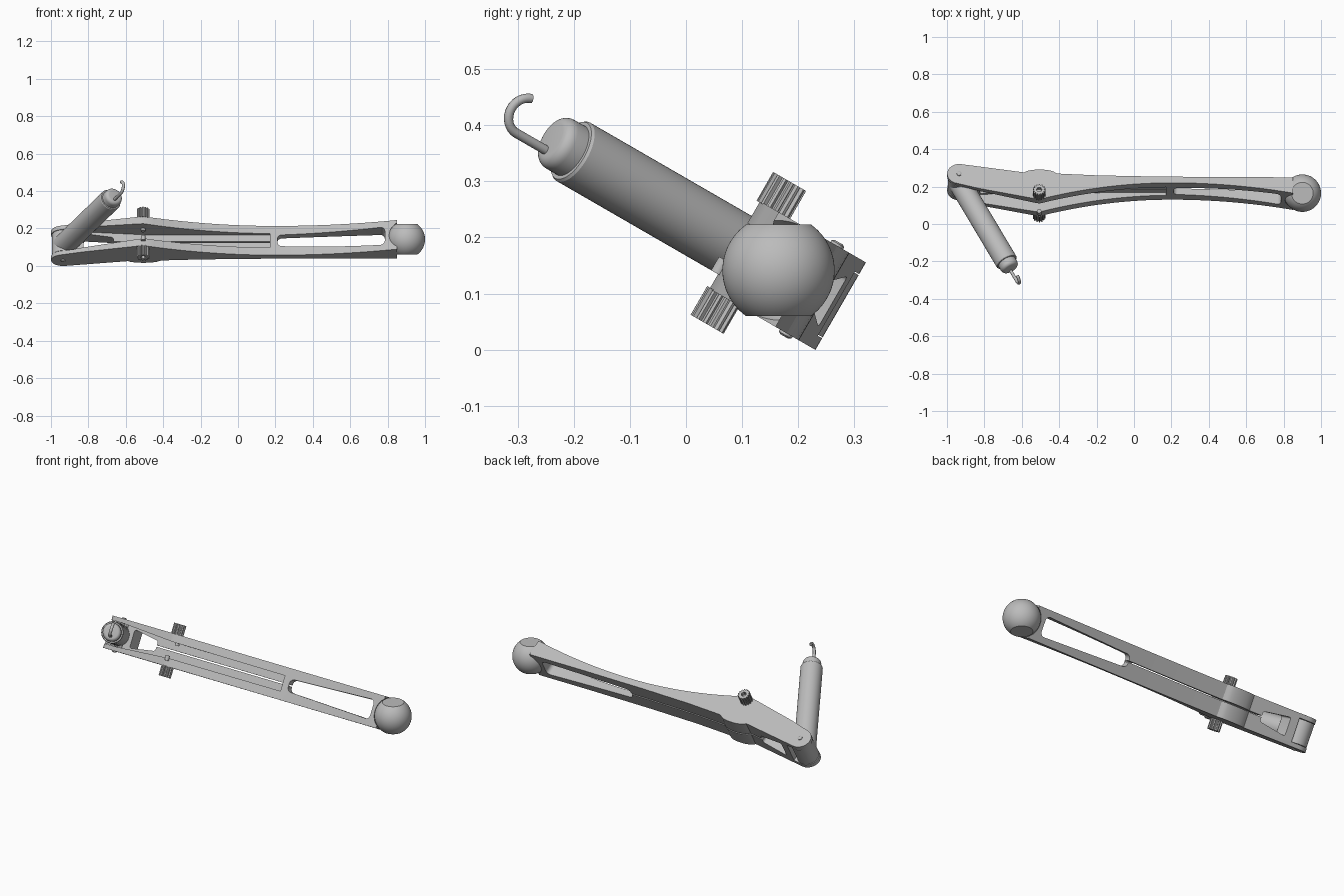
import bpy, bmesh
from math import sin, cos, pi, radians
from mathutils import Matrix, Vector

if "Cube" in bpy.data.objects:
    bpy.data.objects.remove(bpy.data.objects["Cube"], do_unlink=True)

grey = bpy.data.materials.new("satin_grey")
grey.use_nodes = True
grey.diffuse_color = (0.5, 0.5, 0.5, 1)
grey.node_tree.nodes["Principled BSDF"].inputs["Base Color"].default_value = (0.5, 0.5, 0.5, 1)

# The arm lies along x and is rolled about it; its local z is the pin axis
FRAME = Matrix.Rotation(radians(-30), 4, 'X') @ Matrix.Translation((0, 0, 0.205))
HALF = 0.09
PIVOT = Vector((-0.935, 0.14, 0))
BALL = Vector((0.9, 0.072, 0))
KNOB = Vector((-0.507, 0.01, 0))


def activate(ob):
    bpy.ops.object.select_all(action='DESELECT')
    ob.select_set(True)
    bpy.context.view_layer.objects.active = ob


def finish(ob, angle=30):
    activate(ob)
    bpy.ops.object.shade_smooth_by_angle(angle=radians(angle))


def add(name, bm, matrix):
    bmesh.ops.recalc_face_normals(bm, faces=bm.faces)
    me = bpy.data.meshes.new(name)
    bm.to_mesh(me)
    bm.free()
    me.materials.append(grey)
    ob = bpy.data.objects.new(name, me)
    bpy.context.collection.objects.link(ob)
    ob.matrix_world = matrix
    return ob


def prism(name, pts, lo, hi, along_y=False, rounding=0, matrix=FRAME):
    """Extrude an outline along z, or along y when along_y is set."""
    bm = bmesh.new()
    place = (lambda a, b, t: (a, t, b)) if along_y else (lambda a, b, t: (a, b, t))
    low = [bm.verts.new(place(a, b, lo)) for a, b in pts]
    high = [bm.verts.new(place(a, b, hi)) for a, b in pts]
    bm.faces.new(low)
    bm.faces.new(high)
    n = len(pts)
    for i in range(n):
        j = (i + 1) % n
        bm.faces.new((low[i], low[j], high[j], high[i]))
    if rounding:
        edges = [bm.edges.get((a, b)) for a, b in zip(low, high)]
        bmesh.ops.bevel(bm, geom=edges, offset=rounding, segments=5, profile=0.5, affect='EDGES')
    return add(name, bm, matrix)


def lathe(name, profile, matrix, steps=40):
    """Spin a (radius, height) profile about z and close both ends."""
    bm = bmesh.new()
    rings = [[bm.verts.new((r * cos(2 * pi * k / steps), r * sin(2 * pi * k / steps), z))
              for k in range(steps)] for r, z in profile]
    for a, b in zip(rings, rings[1:]):
        for k in range(steps):
            j = (k + 1) % steps
            bm.faces.new((a[k], a[j], b[j], b[k]))
    bm.faces.new(rings[0])
    bm.faces.new(rings[-1])
    return add(name, bm, matrix)


def cut(ob, cutter):
    cutter.hide_render = True
    mod = ob.modifiers.new("cut", 'BOOLEAN')
    mod.operation, mod.solver, mod.object = 'DIFFERENCE', 'EXACT', cutter
    activate(ob)
    bpy.ops.object.modifier_apply(modifier=mod.name)
    bpy.data.objects.remove(cutter, do_unlink=True)


def wedge(x0, h0, x1, h1):
    return [(x0, -h0), (x1, -h1), (x1, h1), (x0, h0)]


def sphere(r, limit, n=24):
    """Ball profile with flats where the slope passes the limit angle."""
    return [(r * cos(a), r * sin(a)) for a in (-limit + 2 * limit * i / n for i in range(n + 1))]


# Arm side outline: rounded pivot end, straight rise to the knob, long hollow curve to the ball
outline = [(PIVOT.x + 0.064 * cos(radians(a)), PIVOT.y + 0.06 * sin(radians(a)))
           for a in range(80, 261, 12)]
outline += [(-0.83, 0.05), (-0.53, -0.014)]
for i in range(25):
    x = -0.505 + 1.355 * i / 24
    outline.append((x, 0.084 - (0.205 if x < 0.2 else 0.15) * (x - 0.2) ** 2))
outline += [(0.85, 0.118), (0.5, 0.119), (0.1, 0.123), (-0.2, 0.13), (-0.41, 0.141)]
outline += [(-0.505 + 0.085 * cos(radians(a)), 0.142 + 0.024 * sin(radians(a)))
            for a in range(15, 166, 15)]
outline += [(-0.6, 0.15)]
arm = prism("arm", outline, -HALF, HALF)

# Hollow front channel, fork, through windows and rear seam
channel = wedge(-0.89, 0.066, -0.5, 0.045)
channel[2:2] = [(0.17, -0.043), (0.17, 0.043)]
cut(arm, prism("channel_cutter", channel, -0.3, 0.1, True))
cut(arm, prism("fork_cutter", wedge(-1.1, 0.066, -0.872, 0.066), -0.3, 0.4, True))
cut(arm, prism("rear_window_cutter", wedge(-0.825, 0.052, -0.665, 0.028), -0.3, 0.4, True, 0.012))
cut(arm, prism("front_window_cutter", wedge(0.21, 0.034, 0.785, 0.055), -0.3, 0.4, True, 0.025))
cut(arm, prism("seam_cutter", wedge(-0.68, 0.004, 0.22, 0.004), 0.09, 0.4, True))
cut(arm, lathe("socket_cutter", sphere(0.102, radians(88)), FRAME @ Matrix.Translation(BALL)))
finish(arm, 25)

# Ball with level flats above and below
ball = lathe("ball", sphere(0.1, radians(54.5)), Matrix.Translation(FRAME @ BALL), 64)
finish(ball)

# Pivot barrel and pin
at_pivot = FRAME @ Matrix.Translation(PIVOT)
finish(lathe("pivot_barrel", [(0.06, -0.064), (0.06, 0.064)], at_pivot))
finish(lathe("pivot_pin", [(0.008, -0.097), (0.013, -0.094), (0.013, 0.094), (0.008, 0.097)],
             at_pivot, 20))

# Knurled knobs with a hex socket and a screw tip, one on each side
teeth = 14
gear = []
for k in range(teeth):
    for r, f in ((0.027, 0.0), (0.034, 0.2), (0.034, 0.55), (0.027, 0.75)):
        a = 2 * pi * (k + f) / teeth
        gear.append((r * cos(a), r * sin(a)))
hexagon = [(0.015 * cos(pi * k / 3), 0.015 * sin(pi * k / 3)) for k in range(6)]
for side, turn in (("upper", 0), ("lower", pi)):
    m = FRAME @ Matrix.Translation(KNOB) @ Matrix.Rotation(turn, 4, 'X')
    knob = prism(side + "_knob", gear, HALF - 0.002, 0.147, matrix=m)
    cut(knob, prism("hex_cutter", hexagon, 0.125, 0.2, matrix=m))
    finish(knob, 20)
    tip = m @ Matrix.Translation((0, 0.03, 0))
    finish(lathe(side + "_screw_tip", [(0.012, 0.032), (0.012, 0.06)], tip, 16))

# Handle frame: x follows the pin axis, z runs along the handle
lean = radians(27.3)
axis = Vector((sin(lean), -cos(lean), 0))
pin = Vector((0, 0, 1))
H = FRAME @ Matrix.Translation(PIVOT) @ Matrix((pin, axis.cross(pin), axis)).transposed().to_4x4()

# Handle grip and rounded end cap
finish(lathe("handle_grip", [(0.06, 0.0), (0.06, 0.552), (0.057, 0.557), (0.05, 0.557)], H, 48))
cap = [(0.05, 0.55), (0.05, 0.582)]
cap += [(0.032 + 0.018 * cos(radians(a)), 0.582 + 0.02 * sin(radians(a))) for a in range(15, 91, 15)]
finish(lathe("handle_cap", cap, H, 48))

# Wire hook
path = [(-0.022, 0.59), (-0.022, 0.63)]
path += [(0.012 + 0.034 * cos(radians(a)), 0.669 + 0.034 * sin(radians(a)))
         for a in range(180, 14, -11)]
curve = bpy.data.curves.new("hook", 'CURVE')
curve.dimensions = '3D'
curve.bevel_depth = 0.0085
curve.bevel_resolution = 3
curve.use_fill_caps = True
spline = curve.splines.new('POLY')
spline.points.add(len(path) - 1)
for pt, (a, b) in zip(spline.points, path):
    pt.co = (a, 0, b, 1)
curve.materials.append(grey)
hook = bpy.data.objects.new("hook", curve)
bpy.context.collection.objects.link(hook)
hook.matrix_world = H
activate(hook)
bpy.ops.object.convert(target='MESH')
finish(bpy.context.view_layer.objects.active, 40)
